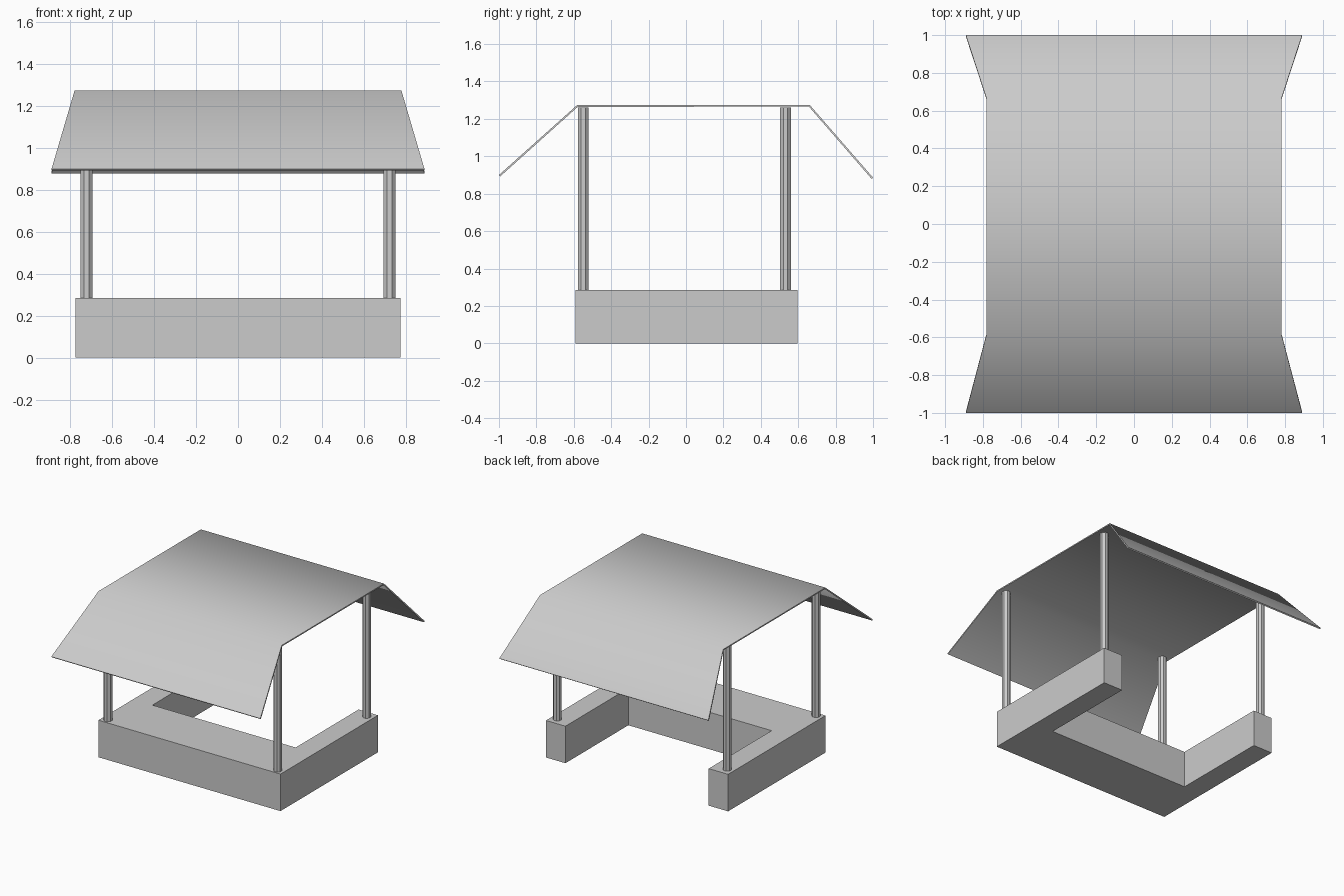
import bpy, math
from math import radians

if "Cube" in bpy.data.objects:
    bpy.data.objects.remove(bpy.data.objects["Cube"])


def make_mesh(name, verts, faces):
    mesh = bpy.data.meshes.new(name)
    mesh.from_pydata(verts, [], faces)
    obj = bpy.data.objects.new(name, mesh)
    bpy.context.collection.objects.link(obj)
    return obj


def smooth(obj, angle):
    bpy.ops.object.select_all(action='DESELECT')
    obj.select_set(True)
    bpy.context.view_layer.objects.active = obj
    bpy.ops.object.shade_smooth_by_angle(angle=radians(angle))


# U-shaped counter, open at the back
outline = [(-0.775, -0.59), (0.775, -0.59), (0.775, 0.595), (0.61, 0.595),
           (0.61, -0.17), (-0.61, -0.17), (-0.61, 0.595), (-0.775, 0.595)]
n, height = len(outline), 0.285
verts = [(x, y, z) for z in (0, height) for x, y in outline]
faces = [tuple(reversed(range(n))), tuple(range(n, 2 * n))]
faces += [(i, (i + 1) % n, n + (i + 1) % n, n + i) for i in range(n)]
make_mesh("counter", verts, faces)

# Four eight-sided posts between counter and roof
bottom, top = 0.28, 1.262
for side, sx in (("left", -1), ("right", 1)):
    for place, y in (("front", -0.549), ("back", 0.532)):
        bpy.ops.mesh.primitive_cylinder_add(
            vertices=8, radius=0.031, depth=top - bottom,
            location=(sx * 0.723, y, (top + bottom) / 2),
            rotation=(0, 0, radians(22.5)))
        post = bpy.context.object
        post.name = f"{place}_{side}_post"

# Thin roof sheet: flat top with flared slopes (y, z, half width)
stations = [(-1.0, 0.9, 0.89), (-0.582, 1.274, 0.78),
            (0.662, 1.274, 0.78), (1.0, 0.886, 0.89)]
verts = [(s * w, y, z) for y, z, w in stations for s in (-1, 1)]
faces = [(2 * i, 2 * i + 1, 2 * i + 3, 2 * i + 2) for i in range(3)]
roof = make_mesh("roof", verts, faces)
solid = roof.modifiers.new("thickness", 'SOLIDIFY')
solid.thickness = 0.01
solid.offset = -1
bpy.context.view_layer.objects.active = roof
bpy.ops.object.modifier_apply(modifier=solid.name)
smooth(roof, 60)
